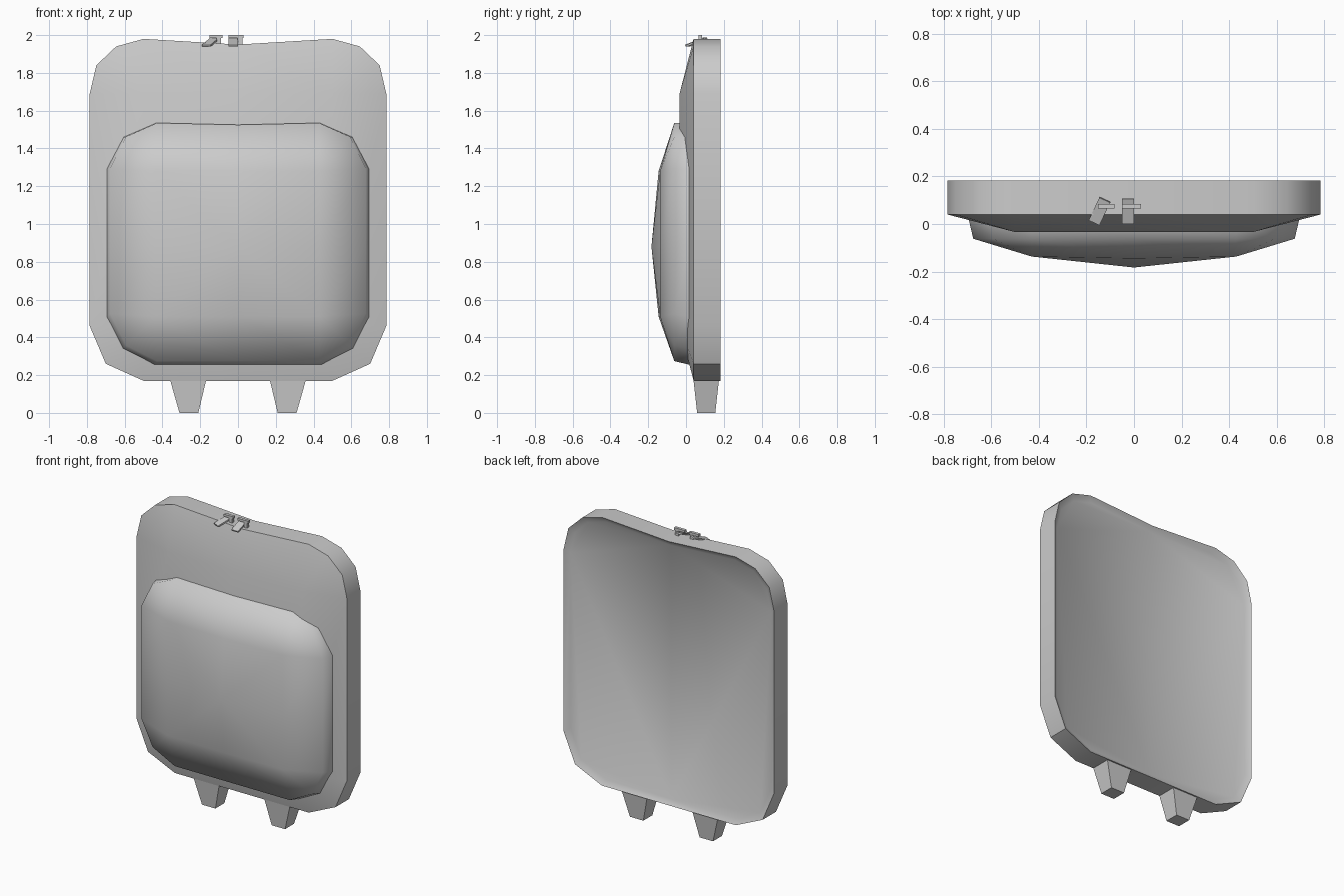
import bpy, bmesh, math
from mathutils import Matrix, Vector

if "Cube" in bpy.data.objects:
    bpy.data.objects.remove(bpy.data.objects["Cube"])


def mirrored(half):
    """Full outline from the right half, listed top centre to bottom centre."""
    return half + [(-x, z) for x, z in reversed(half[1:-1])]


def clamp(v, lo, hi):
    return max(lo, min(hi, v))


def finish(bm, name, angle=None):
    bmesh.ops.remove_doubles(bm, verts=bm.verts, dist=0.0005)
    bmesh.ops.recalc_face_normals(bm, faces=bm.faces)
    me = bpy.data.meshes.new(name)
    bm.to_mesh(me)
    bm.free()
    ob = bpy.data.objects.new(name, me)
    bpy.context.collection.objects.link(ob)
    if angle:
        bpy.ops.object.select_all(action='DESELECT')
        ob.select_set(True)
        bpy.context.view_layer.objects.active = ob
        bpy.ops.object.shade_smooth_by_angle(angle=math.radians(angle))
    return ob


def loft(name, rings, angle=None, tip=None):
    """Skin matching rings; the last ring closes flat or onto a tip point."""
    bm = bmesh.new()
    loops = [[bm.verts.new(p) for p in r] for r in rings]
    n = len(loops[0])
    for a, b in zip(loops, loops[1:]):
        for i in range(n):
            j = (i + 1) % n
            bm.faces.new((a[i], a[j], b[j], b[i]))
    bm.faces.new(loops[0])
    if tip:
        t = bm.verts.new(tip)
        for i in range(n):
            bm.faces.new((loops[-1][i], loops[-1][(i + 1) % n], t))
    else:
        bm.faces.new(loops[-1])
    return finish(bm, name, angle)


def boxes(name, parts, matrix):
    """Several boxes (centre, size, x tilt, z turn) joined in one object."""
    bm = bmesh.new()
    for c, s, tilt, turn in parts:
        m = (matrix @ Matrix.Translation(c) @ Matrix.Rotation(turn, 4, 'Z')
             @ Matrix.Rotation(tilt, 4, 'X') @ Matrix.Diagonal((*s, 1)))
        bmesh.ops.create_cube(bm, size=1, matrix=m)
    return finish(bm, name)


# Main shell: recessed back panel, straight side wall, shallow domed front
shell = mirrored([(0, 1.95), (0.5, 1.98), (0.645, 1.94), (0.75, 1.84), (0.785, 1.69),
                  (0.785, 0.46), (0.70, 0.26), (0.5, 0.17), (0, 0.17)])
loft("bag_body", [
    [(x * 0.955, 0.16, 1.075 + (z - 1.075) * 0.962) for x, z in shell],
    [(x, 0.183, z) for x, z in shell],
    [(x, 0.04, z) for x, z in shell],
    [(clamp(x, -0.5, 0.5), -0.034, clamp(z, 0.46, 1.69)) for x, z in shell],
], 40)

# Front pocket: short wall and a puffed face
pocket = mirrored([(0, 1.525), (0.44, 1.535), (0.61, 1.46), (0.695, 1.29), (0.695, 0.88),
                   (0.695, 0.51), (0.61, 0.34), (0.44, 0.255), (0, 0.255)])
puff = [(clamp(x, -0.43, 0.43), clamp(z, 0.51, 1.28)) for x, z in pocket]
loft("front_pocket", [
    [(x, 0.018, z) for x, z in pocket],
    [(x * 0.973, -0.062, 1.535 + (z - 1.535) * 0.985) for x, z in pocket],
    [(x, -0.145 if x == 0 else -0.137, z) for x, z in puff],
], 75, tip=(0, -0.183, 0.88))

# Tapered feet
for side, label in ((-1, "left"), (1, "right")):
    loft(label + "_foot", [
        [(side * cx + sx * hx, 0.107 + sy * hy, z)
         for sx, sy in ((-1, -1), (1, -1), (1, 1), (-1, 1))]
        for cx, hx, hy, z in ((0.26, 0.05, 0.048, 0.0), (0.264, 0.097, 0.068, 0.18))])

# Zip sliders: small bridge with a sloping pull tab
for x, dx, turn, label in ((-0.01, -0.015, 0, "right"), (-0.117, -0.028, math.radians(-25), "left")):
    w = 0.08 if turn == 0 else 0.07
    boxes(label + "_zip_pull", [
        ((0, 0.075, 1.992), (w, 0.02, 0.016), 0, 0),
        ((w / 2 - 0.02, 0.075, 1.966), (0.025, 0.02, 0.045), 0, 0),
        ((dx, 0.054, 1.963), (0.05, 0.112, 0.01), math.radians(20), turn),
    ], Matrix.Translation((x, 0, 0)))
